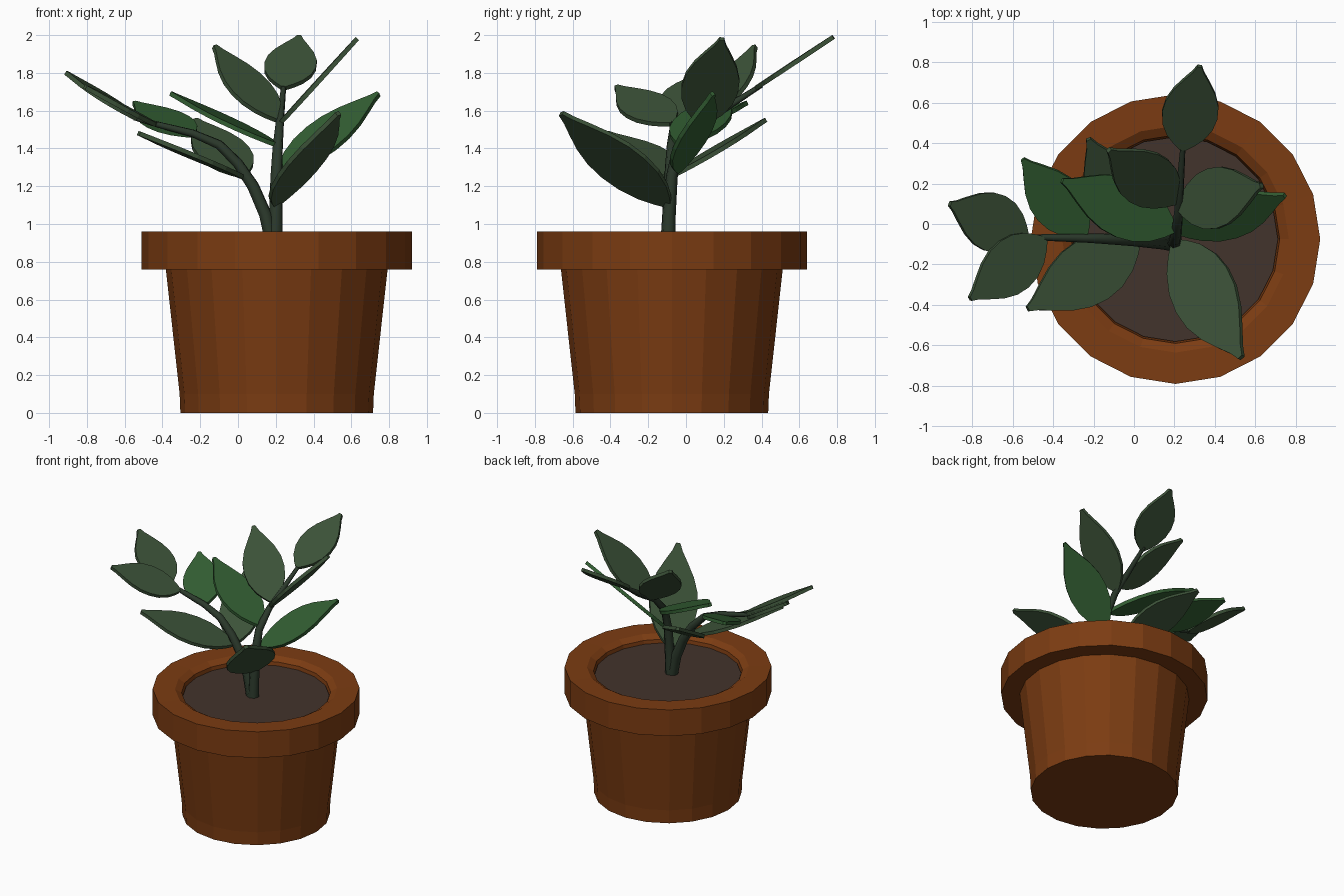
import bpy, bmesh, math
from mathutils import Vector

if "Cube" in bpy.data.objects:
    bpy.data.objects.remove(bpy.data.objects["Cube"])


def material(name, rgb):
    m = bpy.data.materials.new(name)
    m.diffuse_color = (*rgb, 1)
    m.use_nodes = True
    m.node_tree.nodes["Principled BSDF"].inputs["Base Color"].default_value = m.diffuse_color
    return m


CLAY = material("clay", (0.20, 0.045, 0.006))
SOIL = material("soil", (0.055, 0.033, 0.025))
STEM = material("stem", (0.025, 0.042, 0.025))
GREEN = material("leaf_green", (0.032, 0.11, 0.032))
DULL = material("leaf_dull", (0.045, 0.085, 0.04))
CENTRE = Vector((0.205, -0.075, 0))
SIDES = 20


def add_mesh(name, bm, mat):
    bmesh.ops.recalc_face_normals(bm, faces=bm.faces)
    me = bpy.data.meshes.new(name)
    bm.to_mesh(me)
    bm.free()
    me.materials.append(mat)
    ob = bpy.data.objects.new(name, me)
    bpy.context.collection.objects.link(ob)
    return ob


def lathe(name, profile, mat):
    """Faceted turned solid, closed with a cap at both profile ends."""
    bm = bmesh.new()
    rings = []
    for r, z in profile:
        rings.append([bm.verts.new(CENTRE + Vector((
            r * math.cos(2 * math.pi * i / SIDES),
            r * math.sin(2 * math.pi * i / SIDES), z))) for i in range(SIDES)])
    for a, b in zip(rings, rings[1:]):
        for i in range(SIDES):
            j = (i + 1) % SIDES
            bm.faces.new((a[i], a[j], b[j], b[i]))
    bm.faces.new(rings[0])
    bm.faces.new(rings[-1])
    return add_mesh(name, bm, mat)


def stem(name, points):
    """Tapering tube along points (x, y, z, radius)."""
    cu = bpy.data.curves.new(name, 'CURVE')
    cu.dimensions = '3D'
    cu.bevel_depth = 1.0
    cu.bevel_resolution = 1
    cu.use_fill_caps = True
    sp = cu.splines.new('POLY')
    sp.points.add(len(points) - 1)
    for p, (x, y, z, r) in zip(sp.points, points):
        p.co = (x, y, z, 1)
        p.radius = r
    cu.materials.append(STEM)
    ob = bpy.data.objects.new(name, cu)
    bpy.context.collection.objects.link(ob)


# half width of the leaf blade along its length
OUTLINE = [(0, .10), (.06, .36), (.15, .66), (.28, .91), (.42, 1), (.56, .95),
           (.70, .75), (.83, .45), (.93, .20), (1, .08)]


def leaf(name, base, tip, across, mat, thick=0.024):
    """Thick pointed blade from base to tip; across is its full width vector."""
    base, tip, across = Vector(base), Vector(tip), Vector(across)
    axis = tip - base
    width = across.length
    d = axis.normalized()
    side = (across - d * across.dot(d)).normalized() * width / 2
    n = d.cross(side).normalized() * thick / 2
    bm = bmesh.new()
    rim = [base + axis * t + side * h for t, h in OUTLINE]
    rim += [base + axis * t - side * h for t, h in reversed(OUTLINE)]
    top = [bm.verts.new(p + n) for p in rim]
    low = [bm.verts.new(p - n) for p in rim]
    bm.faces.new(top)
    bm.faces.new(low[::-1])
    for i in range(len(rim)):
        j = (i + 1) % len(rim)
        bm.faces.new((top[i], low[i], low[j], top[j]))
    add_mesh(name, bm, mat)


# Pot with foot band, tapered body, wide rim and inner lip
lathe("pot", [(.51, 0), (.514, .10), (.587, .76), (.715, .76), (.715, .96),
              (.56, .957), (.515, .93), (.505, .87)], CLAY)
lathe("soil", [(.506, .88), (.506, .905)], SOIL)

# Two stems
stem("main_stem", [(.195, -.095, .89, .042), (.20, -.09, 1.05, .037),
                   (.203, -.075, 1.25, .032), (.21, -.045, 1.4, .028),
                   (.22, .06, 1.52, .023), (.23, .22, 1.62, .019),
                   (.243, .40, 1.735, .013)])
stem("side_stem", [(.18, -.095, .90, .038), (.145, -.09, 1.05, .036),
                   (.08, -.085, 1.20, .034), (0, -.08, 1.32, .03),
                   (-.10, -.075, 1.42, .027), (-.24, -.07, 1.48, .022),
                   (-.40, -.067, 1.52, .018), (-.55, -.065, 1.56, .012)])

# Leaves: base, tip, width vector, colour
LEAVES = [
    # main stem
    ((.24, .37, 1.72), (.325, .78, 1.99), (.26, .08, .05), DULL),
    ((.21, .11, 1.55), (-.125, .365, 1.94), (.2, .2, .04), DULL),
    ((.22, .08, 1.53), (.63, .19, 1.98), (-.06, .29, -.06), DULL),
    ((.22, -.04, 1.28), (.745, .14, 1.69), (-.13, .2, .12), GREEN),
    ((.20, -.09, 1.10), (.53, -.66, 1.585), (.26, .2, .12), DULL),
    ((.20, -.03, 1.42), (-.355, .215, 1.69), (.1, .28, -.01), GREEN),
    # side stem
    ((.03, -.07, 1.255), (-.225, .42, 1.55), (.26, .13, .05), DULL),
    ((.02, -.09, 1.25), (-.525, -.42, 1.48), (-.16, .28, .05), DULL),
    ((-.44, -.075, 1.53), (-.81, -.37, 1.725), (-.17, .2, .1), DULL),
    ((-.53, -.065, 1.555), (-.91, .1, 1.80), (.12, .26, -.04), DULL),
    ((-.24, -.06, 1.47), (-.55, .32, 1.64), (.2, .17, .05), GREEN),
]
for k, (b, t, w, m) in enumerate(LEAVES, 1):
    leaf(f"leaf_{k:02d}", b, t, w, m)
